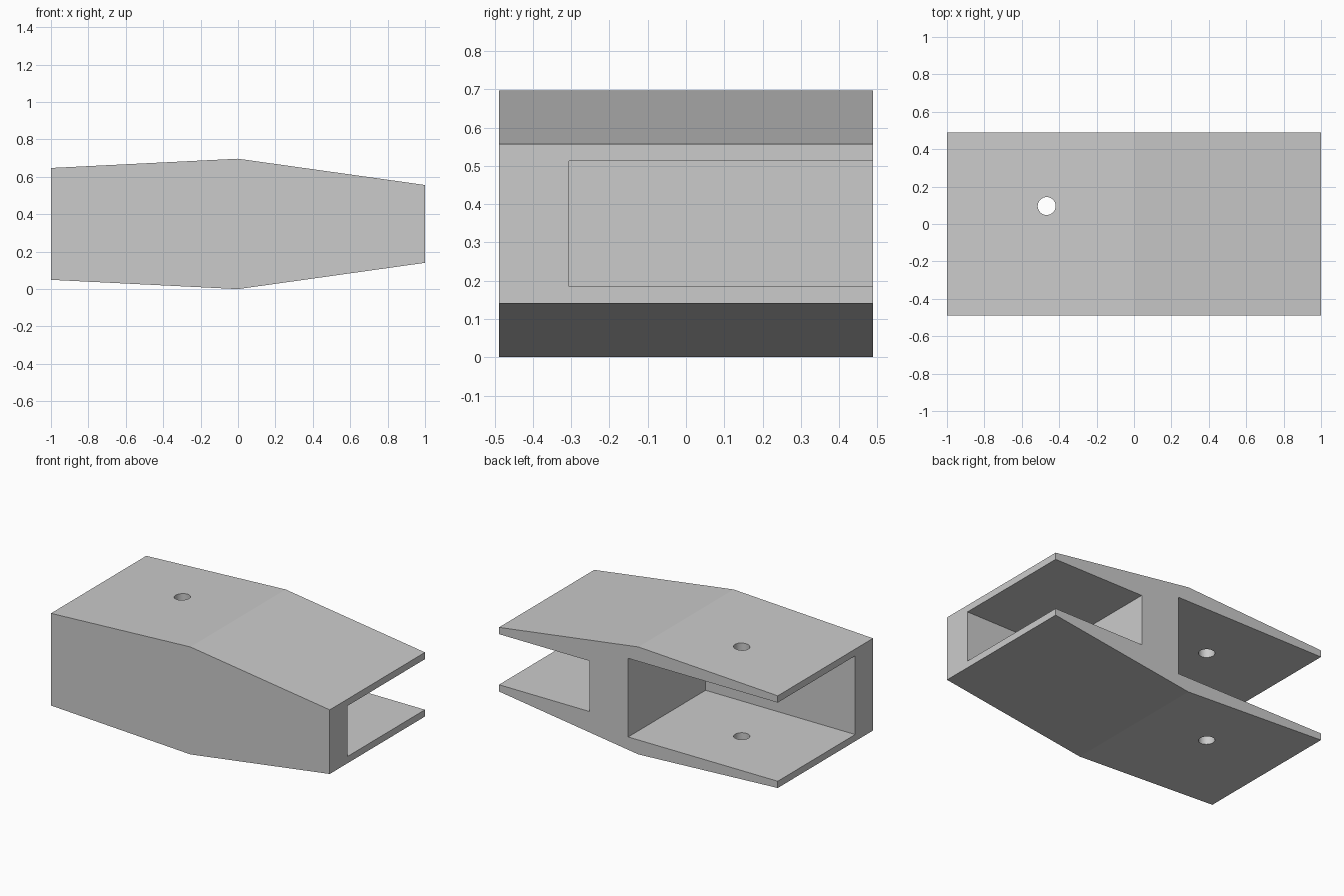
import bpy
import bmesh
from mathutils import Matrix, Vector

cube = bpy.data.objects.get("Cube")
if cube:
    bpy.data.objects.remove(cube, do_unlink=True)

HALF_Y = 0.488      # half depth of the body
WALL_Y = -0.305     # inner side of the front wall
MID_Z = 0.3485      # the body mirrors above and below this height

grey = bpy.data.materials.new("plain_grey")
grey.use_nodes = True
colour = (0.6, 0.6, 0.6, 1)
grey.diffuse_color = colour
grey.node_tree.nodes["Principled BSDF"].inputs["Base Color"].default_value = colour


def make_object(name, bm):
    bmesh.ops.recalc_face_normals(bm, faces=bm.faces)
    mesh = bpy.data.meshes.new(name)
    bm.to_mesh(mesh)
    bm.free()
    mesh.materials.append(grey)
    obj = bpy.data.objects.new(name, mesh)
    bpy.context.collection.objects.link(obj)
    return obj


def prism(name, stations, y0, y1):
    """Extrude a profile of (x, half height) stations, mirrored about MID_Z."""
    outline = [(x, MID_Z + h) for x, h in stations]
    outline += [(x, MID_Z - h) for x, h in reversed(stations)]
    bm = bmesh.new()
    face = bm.faces.new([bm.verts.new((x, y0, z)) for x, z in outline])
    new = bmesh.ops.extrude_face_region(bm, geom=[face])["geom"]
    verts = [v for v in new if isinstance(v, bmesh.types.BMVert)]
    bmesh.ops.translate(bm, verts=verts, vec=Vector((0, y1 - y0, 0)))
    return make_object(name, bm)


# Body: block with sloping top and bottom
body = prism("bracket_body", [(-1, 0.299), (0, MID_Z), (1, 0.208)], -HALF_Y, HALF_Y)

# Pockets open to the back and to each end, leaving a web between them
wide_pocket = prism("wide_pocket_cutter", [(-1.2, 0.255), (0.073, 0.255)], WALL_Y, 0.7)
narrow_pocket = prism("narrow_pocket_cutter", [(0.351, 0.164), (1.2, 0.164)], WALL_Y, 0.7)

# Pin hole through both plates of the wide pocket
bm = bmesh.new()
bmesh.ops.create_cone(bm, cap_ends=True, segments=32, radius1=0.048, radius2=0.048,
                      depth=2, matrix=Matrix.Translation((-0.467, 0.096, MID_Z)))
pin_hole = make_object("pin_hole_cutter", bm)

# Cut the pockets and hole, then drop the cutters
cutters = [wide_pocket, narrow_pocket, pin_hole]
for cutter in cutters:
    cutter.hide_render = True
    mod = body.modifiers.new(cutter.name, "BOOLEAN")
    mod.operation = "DIFFERENCE"
    mod.solver = "EXACT"
    mod.object = cutter

bpy.context.view_layer.update()
depsgraph = bpy.context.evaluated_depsgraph_get()
result = bpy.data.meshes.new_from_object(body.evaluated_get(depsgraph))
body.modifiers.clear()
body.data = result
for cutter in cutters:
    bpy.data.objects.remove(cutter, do_unlink=True)

# Smooth only the round hole walls
bpy.ops.object.select_all(action="DESELECT")
body.select_set(True)
bpy.context.view_layer.objects.active = body
bpy.ops.object.shade_smooth_by_angle(angle=0.2)
for poly in body.data.polygons:
    if poly.area > 0.01:
        poly.use_smooth = False
